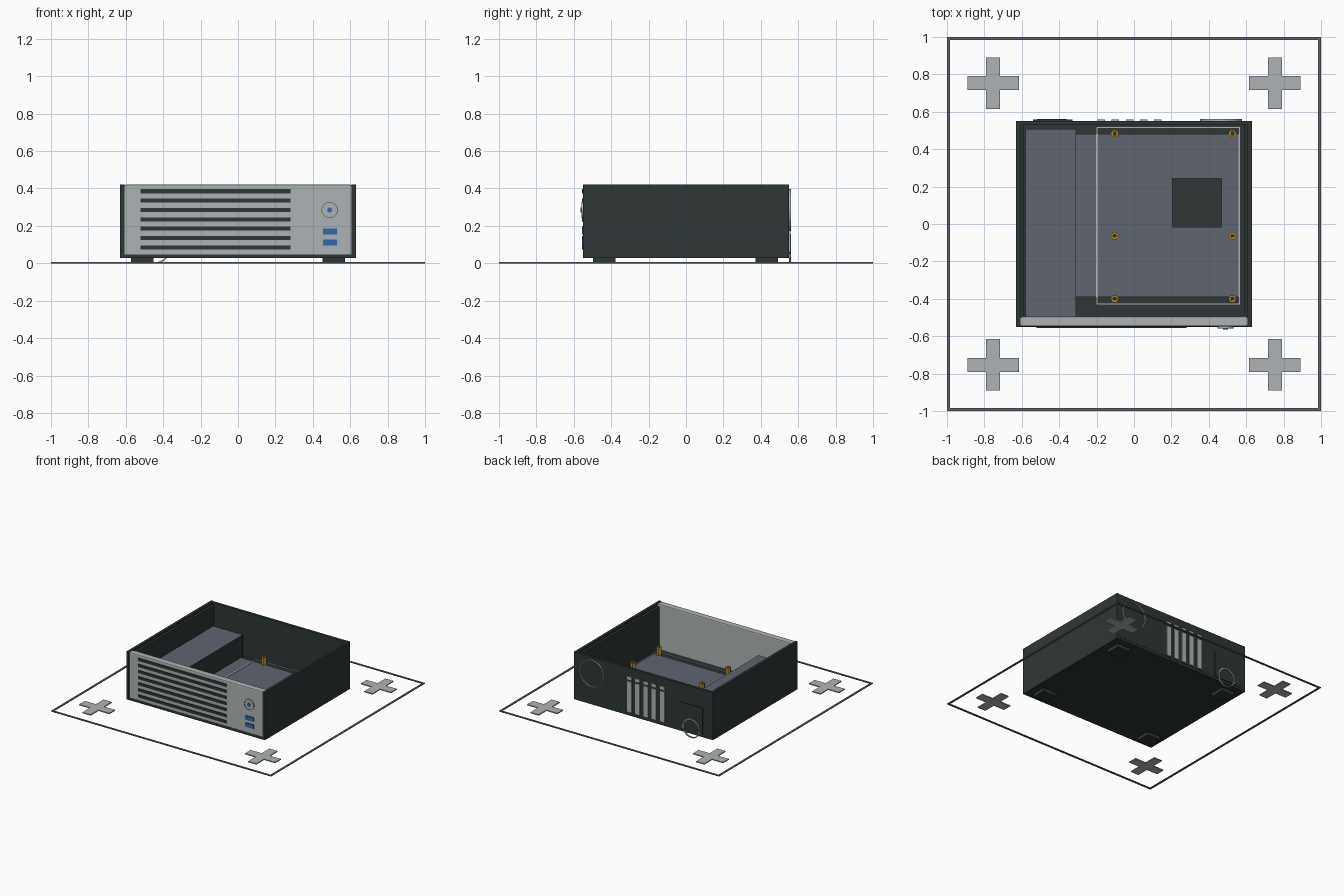
import bpy, bmesh, math
from mathutils import Matrix

if "Cube" in bpy.data.objects:
    bpy.data.objects.remove(bpy.data.objects["Cube"])


def material(name, rgb):
    m = bpy.data.materials.new(name)
    m.diffuse_color = (*rgb, 1)
    m.use_nodes = True
    m.node_tree.nodes["Principled BSDF"].inputs["Base Color"].default_value = m.diffuse_color
    return m


DARK = material("charcoal", (0.027, 0.037, 0.036))
GREY = material("light_grey", (0.42, 0.45, 0.46))
SLATE = material("slate", (0.115, 0.133, 0.16))
GOLD = material("brass", (0.50, 0.27, 0.03))
BLUE = material("blue", (0.03, 0.13, 0.40))


def finish(name, bm, *mats):
    me = bpy.data.meshes.new(name)
    bmesh.ops.recalc_face_normals(bm, faces=bm.faces)
    bm.to_mesh(me)
    bm.free()
    ob = bpy.data.objects.new(name, me)
    for m in mats:
        me.materials.append(m)
    bpy.context.collection.objects.link(ob)
    return ob


def add_box(bm, x0, x1, y0, y1, z0, z1):
    mat = Matrix.Translation(((x0 + x1) / 2, (y0 + y1) / 2, (z0 + z1) / 2))
    mat = mat @ Matrix.Diagonal((x1 - x0, y1 - y0, z1 - z0, 1))
    bmesh.ops.create_cube(bm, size=1, matrix=mat)


def boxes(name, mat, *dims):
    bm = bmesh.new()
    for d in dims:
        add_box(bm, *d)
    return finish(name, bm, mat)


def frame(name, mat, x0, x1, y0, y1, z0, z1, w):
    """Rectangular outline lying flat."""
    return boxes(name, mat,
                 (x0, x1, y0, y0 + w, z0, z1), (x0, x1, y1 - w, y1, z0, z1),
                 (x0, x0 + w, y0 + w, y1 - w, z0, z1),
                 (x1 - w, x1, y0 + w, y1 - w, z0, z1))


def disc(name, mat, x, z, r, y0, y1, n=32):
    """Short cylinder along y."""
    bm = bmesh.new()
    m = Matrix.Translation((x, (y0 + y1) / 2, z)) @ Matrix.Rotation(math.pi / 2, 4, 'X')
    bmesh.ops.create_cone(bm, cap_ends=True, segments=n, radius1=r, radius2=r,
                          depth=y1 - y0, matrix=m)
    return finish(name, bm, mat)


def tube(bm, centre, r_in, r_out, h, n, rot=Matrix()):
    """Hollow ring extruded along its axis."""
    rings = []
    for r, z in ((r_out, 0), (r_out, h), (r_in, h), (r_in, 0)):
        rings.append([bm.verts.new(Matrix.Translation(centre) @ rot @ Matrix.Rotation(
            2 * math.pi * i / n, 4, 'Z') @ Matrix.Translation((r, 0, z)).to_translation())
            for i in range(n)])
    for k in range(4):
        a, b = rings[k], rings[(k + 1) % 4]
        for i in range(n):
            j = (i + 1) % n
            bm.faces.new((a[i], a[j], b[j], b[i]))


# Ground outline and corner crosses
frame("ground_outline", SLATE, -1, 1, -1, 1, 0, 0.006, 0.016)
for sx in (-1, 1):
    for sy in (-1, 1):
        cx, cy, a, w = sx * 0.753, sy * 0.753, 0.137, 0.037
        boxes("corner_cross", GREY,
              (cx - a, cx + a, cy - w, cy + w, 0, 0.008),
              (cx - w, cx + w, cy - a, cy - w, 0, 0.008),
              (cx - w, cx + w, cy + w, cy + a, 0, 0.008))
        # Feet
        fx, fy = sx * 0.512, sy * 0.435 - 0.003
        boxes("foot", DARK, (fx - 0.06, fx + 0.06, fy - 0.06, fy + 0.06, 0, 0.03))

# Case shell
boxes("case_floor", DARK, (-0.63, 0.63, -0.55, 0.55, 0.028, 0.048))
for s in (-1, 1):
    xs = sorted((s * 0.608, s * 0.63))
    boxes("side_panel", DARK, (*xs, -0.55, 0.552, 0.03, 0.42))
    xs = sorted((s * 0.588, s * 0.608))
    boxes("side_rail", DARK, (*xs, -0.495, 0.53, 0.03, 0.40))
boxes("back_panel", DARK, (-0.608, 0.608, 0.53, 0.552, 0.048, 0.418))

# Front panel with softened edges
front = boxes("front_panel", GREY, (-0.608, 0.608, -0.548, -0.495, 0.035, 0.42))
bev = front.modifiers.new("soft_edges", 'BEVEL')
bev.width, bev.segments = 0.008, 2

# Front grille, button and ports
boxes("front_grille", DARK, *[(-0.52, 0.28, -0.555, -0.547, 0.374 - 0.05 * i, 0.396 - 0.05 * i)
                              for i in range(7)])
disc("power_button", GREY, 0.49, 0.285, 0.039, -0.558, -0.546)
bm = bmesh.new()
tube(bm, (0.49, -0.546, 0.285), 0.039, 0.043, 0.014, 32, Matrix.Rotation(math.pi / 2, 4, 'X'))
finish("button_ring", bm, GREY)
disc("button_light", BLUE, 0.49, 0.285, 0.013, -0.563, -0.556)
boxes("front_ports", BLUE, *[(0.455, 0.53, -0.556, -0.547, z, z + 0.032) for z in (0.155, 0.096)])

# Power supply: slate lid over dark sides
psu = boxes("power_supply", DARK, (-0.58, -0.31, -0.495, 0.507, 0.048, 0.24))
psu.data.materials.append(SLATE)
for p in psu.data.polygons:
    p.material_index = 1 if p.normal.z > 0.5 else 0

# Board tray with square cutout
hx0, hx1, hy0, hy1 = 0.207, 0.468, -0.017, 0.243
boxes("board_tray", SLATE,
      (-0.31, hx0, -0.39, 0.48, 0.048, 0.062), (hx1, 0.567, -0.39, 0.48, 0.048, 0.062),
      (hx0, hx1, -0.39, hy0, 0.048, 0.062), (hx0, hx1, hy1, 0.48, 0.048, 0.062))
frame("board_outline", GREY, -0.203, 0.57, -0.433, 0.52, 0.06, 0.066, 0.01)

# Hexagonal standoffs with dark bores
for x in (-0.103, 0.526):
    for y in (-0.4, -0.063, 0.484):
        bm = bmesh.new()
        tube(bm, (x, y, 0.048), 0.011, 0.022, 0.077, 6)
        finish("standoff", bm, GOLD)
        bm = bmesh.new()
        bmesh.ops.create_cone(bm, cap_ends=True, segments=6, radius1=0.011, radius2=0.011,
                              depth=0.07, matrix=Matrix.Translation((x, y, 0.083)))
        finish("standoff_bore", bm, DARK)

# Back details: fan rings, supply plate, expansion slots
for x, z, r in ((0.465, 0.285, 0.112), (-0.44, 0.078, 0.078)):
    bm = bmesh.new()
    tube(bm, (x, 0.562, z), r - 0.007, r, 0.012, 40, Matrix.Rotation(math.pi / 2, 4, 'X'))
    finish("back_ring", bm, GREY)
boxes("supply_plate", DARK, (-0.54, -0.33, 0.55, 0.558, 0.05, 0.27))
for i in range(5):
    x = 0.126 - 0.075 * i
    boxes("expansion_slot", GREY, (x - 0.02, x + 0.02, 0.55, 0.558, 0.06, 0.31),
          (x - 0.02, x + 0.02, 0.55, 0.558, 0.325, 0.35))
